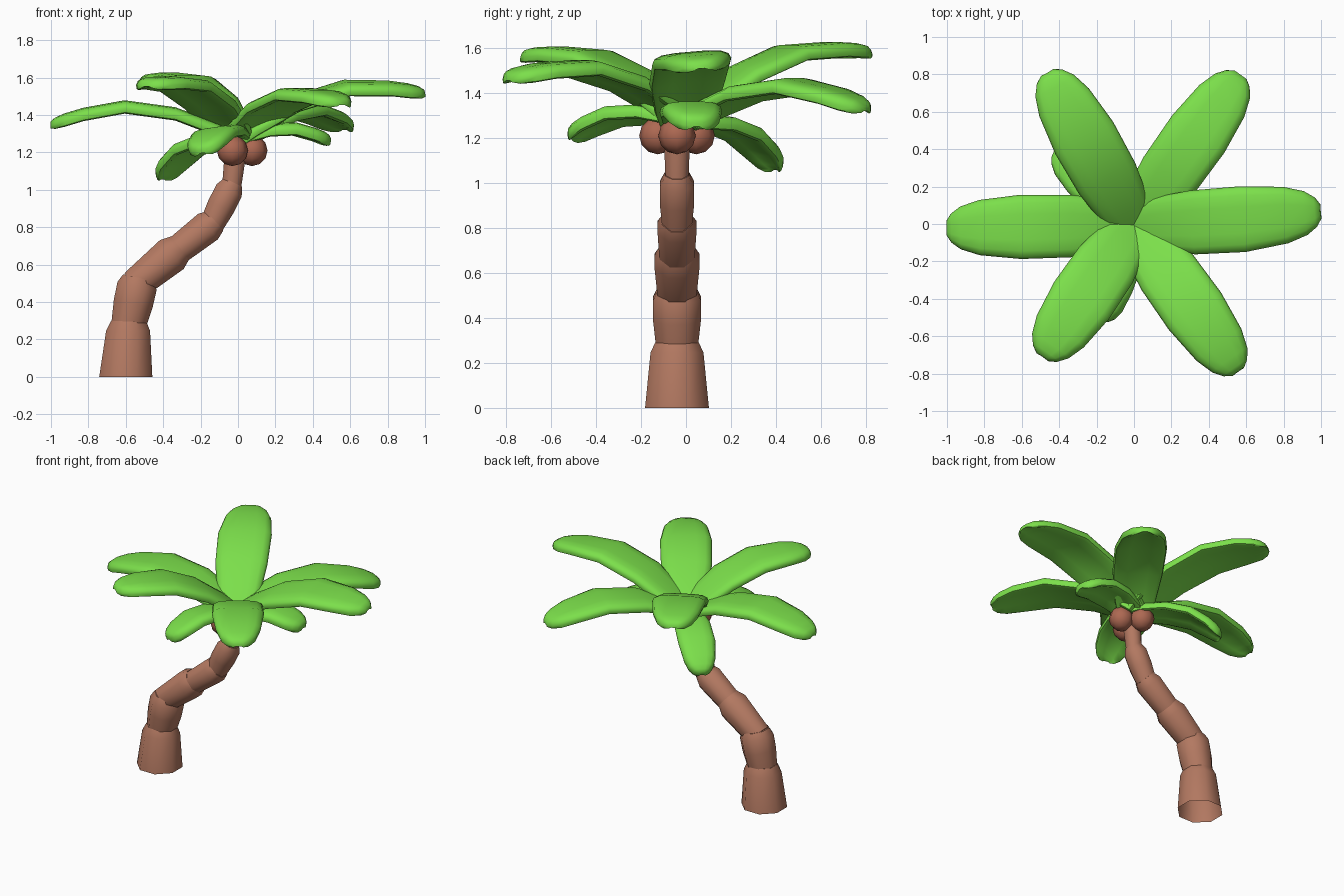
import bpy, bmesh, math
from mathutils import Vector, Matrix

if "Cube" in bpy.data.objects:
    bpy.data.objects.remove(bpy.data.objects["Cube"])


def material(name, rgb):
    m = bpy.data.materials.new(name)
    m.diffuse_color = (*rgb, 1)
    m.use_nodes = True
    m.node_tree.nodes["Principled BSDF"].inputs["Base Color"].default_value = m.diffuse_color
    return m


GREEN = material("leaf_green", (0.20, 0.74, 0.07))
BROWN = material("bark_brown", (0.45, 0.19, 0.12))
NUT = material("coconut_brown", (0.42, 0.14, 0.085))


def loft(name, rings, mat, angle, cap_start=True):
    """Skin a list of equal-length point rings and cap the ends."""
    bm = bmesh.new()
    rows = [[bm.verts.new(p) for p in ring] for ring in rings]
    n = len(rows[0])
    for a, b in zip(rows, rows[1:]):
        for i in range(n):
            j = (i + 1) % n
            bm.faces.new((a[i], a[j], b[j], b[i]))
    if cap_start:
        bm.faces.new(rows[0][::-1])
    bm.faces.new(rows[-1])
    bmesh.ops.recalc_face_normals(bm, faces=bm.faces)
    me = bpy.data.meshes.new(name)
    bm.to_mesh(me)
    bm.free()
    ob = bpy.data.objects.new(name, me)
    bpy.context.collection.objects.link(ob)
    me.materials.append(mat)
    smooth(ob, angle)
    return ob


def smooth(ob, angle):
    bpy.ops.object.select_all(action='DESELECT')
    ob.select_set(True)
    bpy.context.view_layer.objects.active = ob
    bpy.ops.object.shade_smooth_by_angle(angle=math.radians(angle))


# Trunk: flared octagonal segments (start x,z, end x,z, start/widest/end radius)
SEGMENTS = [
    (-0.60, 0.00, -0.585, 0.30, 0.145, 0.120, 0.095),
    (-0.585, 0.28, -0.53, 0.53, 0.095, 0.109, 0.088),
    (-0.555, 0.49, -0.31, 0.69, 0.085, 0.102, 0.080),
    (-0.345, 0.66, -0.12, 0.835, 0.078, 0.088, 0.068),
    (-0.145, 0.805, -0.025, 1.04, 0.066, 0.076, 0.054),
    (-0.035, 1.01, -0.005, 1.27, 0.052, 0.060, 0.055),
]
for k, (x0, z0, x1, z1, r0, r1, r2) in enumerate(SEGMENTS):
    a, b = Vector((x0, -0.04, z0)), Vector((x1, -0.04, z1))
    d = Vector((0, 0, 1)) if k == 0 else (b - a).normalized()
    side, fwd = Vector((0, 1, 0)), Vector((0, 1, 0)).cross(d)
    stations = [(0, r0), (0.82, r1), (1, r2)]
    if k in (1, 4):
        stations.insert(1, (0.45, (r0 + r1) / 2 + 0.006))
    rings = []
    for t, r in stations:
        c = a.lerp(b, t)
        rings.append([c + r * 1.06 * (side * math.sin(q) + fwd * math.cos(q))
                      for q in (math.tau * (i + 0.5) / 8 for i in range(8))])
    loft(f"trunk_segment_{k + 1}", rings, BROWN, 50, cap_start=k > 0)

# Coconuts
for k, (x, y) in enumerate([(0.075, -0.04), (-0.03, -0.125), (-0.03, 0.045)]):
    bpy.ops.mesh.primitive_uv_sphere_add(segments=8, ring_count=6, radius=0.083,
                                         location=(x, y, 1.21))
    ob = bpy.context.object
    ob.name = f"coconut_{k + 1}"
    ob.data.materials.append(NUT)
    smooth(ob, 60)

# Leaf: arched midrib (distance, height, half width, thickness factor) and section
RIB = [(0, 0, 0.11, 1), (0.1, 0.05, 0.14, 1), (0.33, 0.138, 0.172, 1),
       (0.6, 0.175, 0.177, 1), (0.82, 0.135, 0.152, 1), (0.92, 0.105, 0.118, 1),
       (0.97, 0.088, 0.08, 0.85), (0.995, 0.078, 0.04, 0.5)]
HALF = [(0.4, 0.033), (0.75, 0.027), (0.94, 0.012), (1, -0.010),
        (0.95, -0.032), (0.82, -0.038), (0.4, -0.022)]
SECTION = HALF + [(-u, v) for u, v in reversed(HALF)]


def leaf(name, heading, pitch, length, width, roll=0):
    turn = (Matrix.Translation((-0.003, -0.005, 1.27))
            @ Matrix.Rotation(math.radians(heading), 4, 'Z')
            @ Matrix.Rotation(math.radians(-pitch), 4, 'Y')
            @ Matrix.Rotation(math.radians(roll), 4, 'X'))
    rings = [[turn @ Vector((r * length, u * w * width, z * length + v * f))
              for u, v in SECTION] for r, z, w, f in RIB]
    loft(name, rings, GREEN, 50)


# Six large upper leaves, then three small lower ones
for k, args in enumerate([
        (4.5, 9.5, 1.035, 1, 5), (54.5, -1, 0.99, 0.97), (119.5, 14, 0.985, 1),
        (181, 0, 1.005, 0.97), (235.5, 14.5, 0.905, 1), (305.5, 7, 0.985, 0.97)]):
    leaf(f"upper_leaf_{k + 1}", *args)
for k, args in enumerate([
        (135, -24, 0.61, 0.7), (250, -11, 0.55, 0.74, 8), (6, -5.5, 0.5, 0.76)]):
    leaf(f"lower_leaf_{k + 1}", *args)
